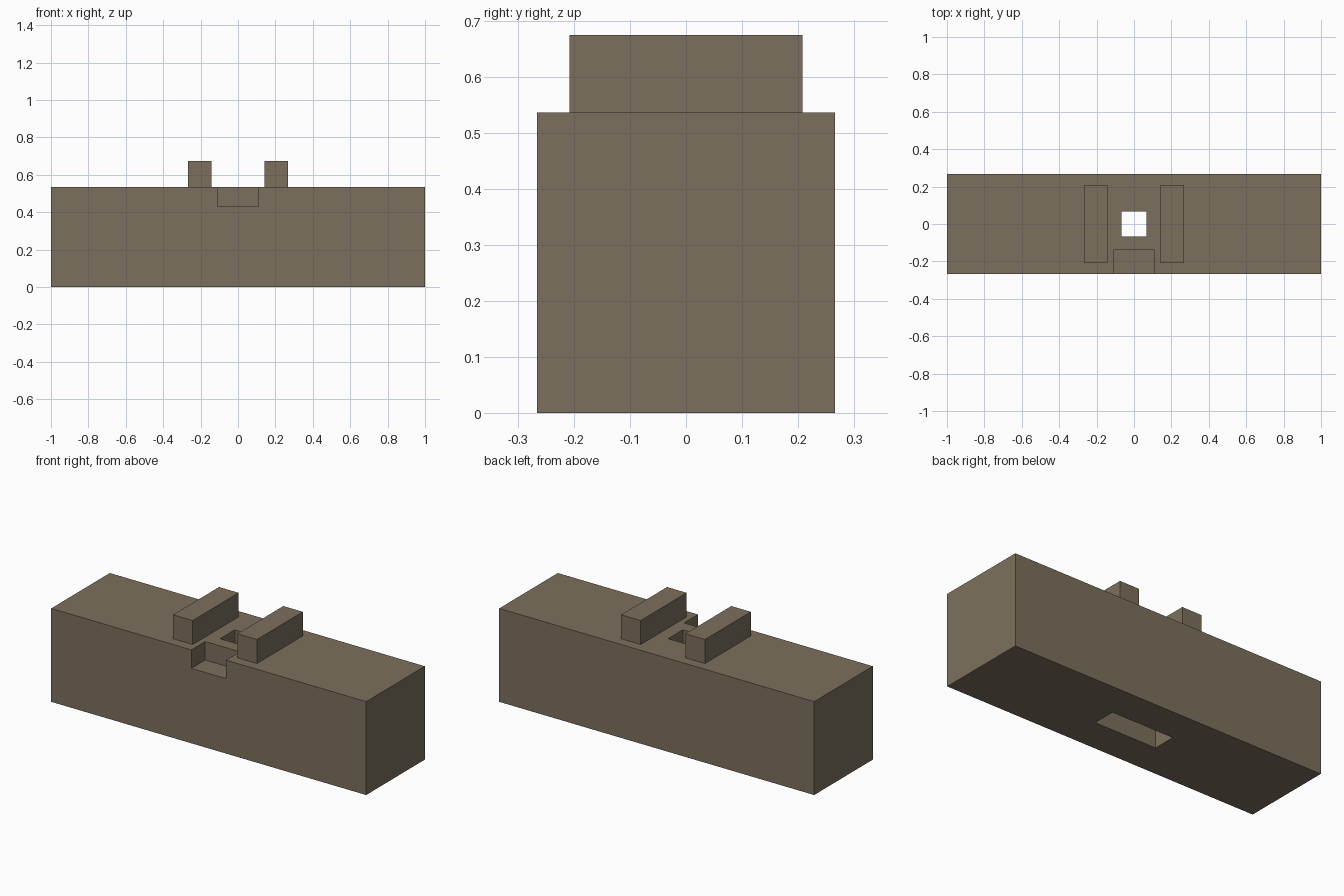
import bpy
import bmesh
from mathutils import Vector

if "Cube" in bpy.data.objects:
    bpy.data.objects.remove(bpy.data.objects["Cube"], do_unlink=True)

wood = bpy.data.materials.new("weathered_brown")
wood.use_nodes = True
COLOUR = (0.2, 0.163, 0.11, 1)
wood.diffuse_color = COLOUR
wood.node_tree.nodes["Principled BSDF"].inputs["Base Color"].default_value = COLOUR


def box(name, low, high):
    """Flat-shaded box between two opposite corners."""
    low, high = Vector(low), Vector(high)
    bm = bmesh.new()
    bmesh.ops.create_cube(bm, size=1)
    bmesh.ops.scale(bm, vec=high - low, verts=bm.verts)
    bmesh.ops.translate(bm, vec=(low + high) / 2, verts=bm.verts)
    mesh = bpy.data.meshes.new(name)
    bm.to_mesh(mesh)
    bm.free()
    mesh.materials.append(wood)
    obj = bpy.data.objects.new(name, mesh)
    bpy.context.collection.objects.link(obj)
    return obj


def cut(target, low, high):
    """Subtract a box from the target and discard the cutter."""
    cutter = box("cutter", low, high)
    cutter.hide_render = True
    mod = target.modifiers.new("cut", "BOOLEAN")
    mod.operation = "DIFFERENCE"
    mod.solver = "EXACT"
    mod.object = cutter
    bpy.context.view_layer.objects.active = target
    bpy.ops.object.modifier_apply(modifier=mod.name)
    bpy.data.objects.remove(cutter, do_unlink=True)


LENGTH, DEPTH, TOP = 1.0, 0.266, 0.536
HOLE = 0.067

# Long block with a front notch, a wide slot below and a square shaft above
block = box("block", (-LENGTH, -DEPTH, 0), (LENGTH, DEPTH, TOP))
cut(block, (-0.11, -0.4, 0.43), (0.11, -0.14, 0.7))
cut(block, (-0.197, -HOLE, -0.1), (0.197, HOLE, TOP / 2))
cut(block, (-HOLE, -HOLE, 0.2), (HOLE, HOLE, 0.7))

# Pair of rails across the top
for side, inner, outer in (("right", -0.142, -0.266), ("left", 0.142, 0.266)):
    x0, x1 = sorted((inner, outer))
    box(side + "_rail", (x0, -0.208, TOP), (x1, 0.208, 0.674))
